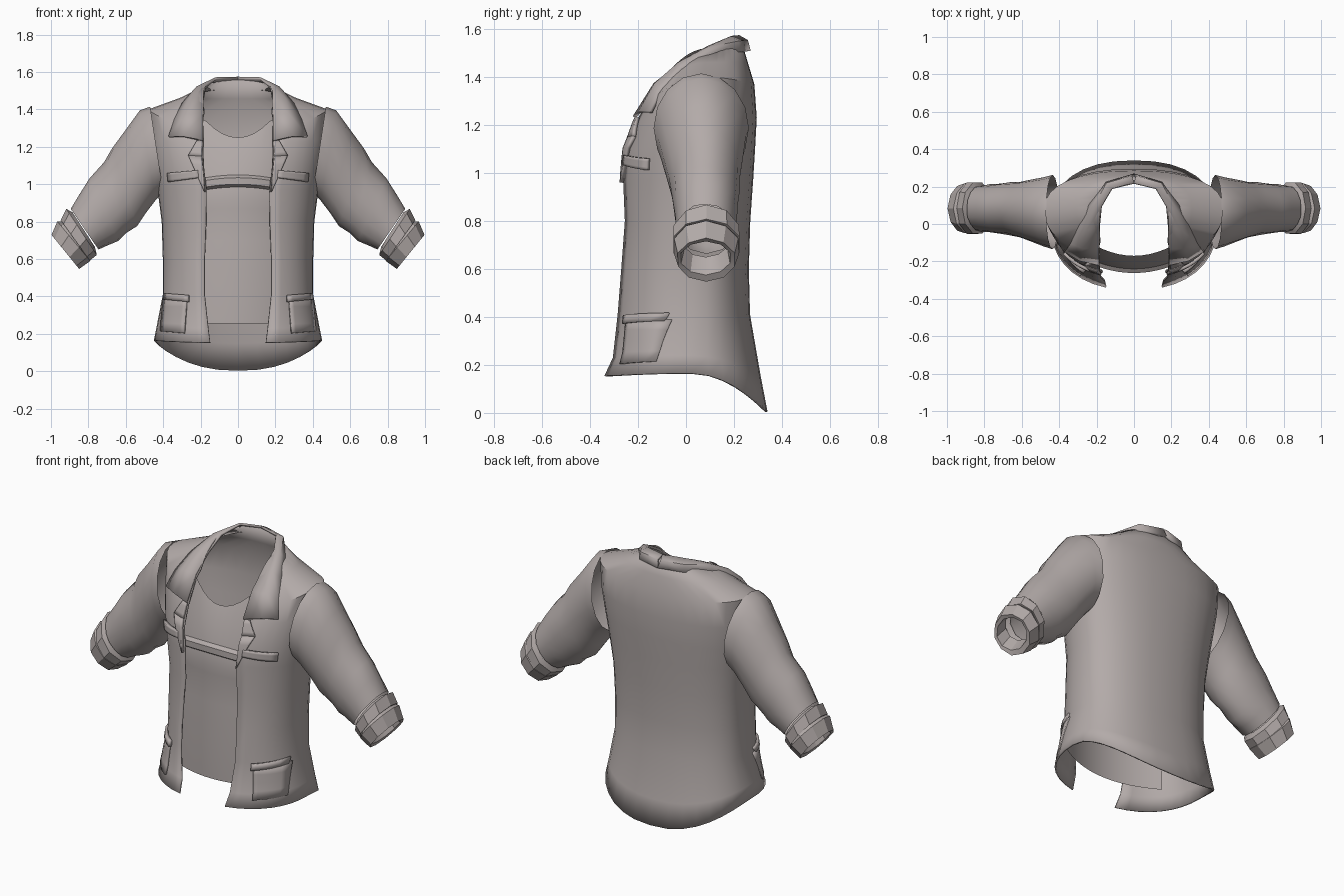
import bpy, math, random
from mathutils import Vector

if "Cube" in bpy.data.objects:
    bpy.data.objects.remove(bpy.data.objects["Cube"])

random.seed(4)
cloth = bpy.data.materials.new("warm grey cloth")
cloth.diffuse_color = (0.45, 0.405, 0.395, 1)
cloth.use_nodes = True
cloth.node_tree.nodes["Principled BSDF"].inputs["Base Color"].default_value = cloth.diffuse_color
N = 2.3  # roundness of the body cross-section


def grid(name, rows, closed=False, mirror=True, thick=0.0, angle=35):
    """Skin a list of point rows; optionally mirror in x and thicken inwards."""
    n = len(rows[0])
    faces = []
    for j in range(len(rows) - 1):
        for i in range(n if closed else n - 1):
            k = (i + 1) % n
            faces.append((j * n + i, j * n + k, (j + 1) * n + k, (j + 1) * n + i))
    me = bpy.data.meshes.new(name)
    me.from_pydata([tuple(p) for r in rows for p in r], [], faces)
    me.materials.append(cloth)
    ob = bpy.data.objects.new(name, me)
    bpy.context.collection.objects.link(ob)
    bpy.ops.object.select_all(action='DESELECT')
    ob.select_set(True)
    bpy.context.view_layer.objects.active = ob
    bpy.ops.object.shade_smooth_by_angle(angle=math.radians(angle))
    if mirror:
        m = ob.modifiers.new("mirror", 'MIRROR')
        m.use_clip = True
        m.merge_threshold = 0.002
    if thick:
        s = ob.modifiers.new("thickness", 'SOLIDIFY')
        s.thickness, s.offset = thick, -1
    return ob


# Body levels: edge x, side x, front y, side y, back y, front z, side z, back z
BODY = [
    (.150, .450, -.340, .02, .340, .155, .165, .005),
    (.160, .435, -.305, .02, .312, .23, .24, .15),
    (.180, .402, -.285, .03, .267, .41, .41, .41),
    (.180, .402, -.270, .03, .262, .60, .60, .60),
    (.172, .408, -.255, .04, .268, .80, .80, .80),
    (.170, .430, -.262, .05, .280, .97, .97, .97),
    (.185, .450, -.250, .06, .288, 1.10, 1.10, 1.10),
    (.187, .470, -.205, .07, .295, 1.22, 1.24, 1.23),
    (.187, .480, -.165, .08, .285, 1.29, 1.40, 1.37),
    (.187, .310, -.130, .09, .258, 1.35, 1.462, 1.46),
    (.180, .187, -.100, .09, .228, 1.385, 1.52, 1.56),
]


def body_ring(p, seg=8):
    ex, sx, fy, yc, by, zf, zs, zb = p
    t0 = math.asin((ex / sx) ** (N / 2))
    c0 = math.cos(t0) ** (2 / N)
    pts = []
    for i in range(2 * seg + 1):
        t = t0 + (math.pi / 2 - t0) * i / seg if i <= seg else math.pi / 2 * i / seg
        c = abs(math.cos(t)) ** (2 / N)
        x = sx * max(0.0, math.sin(t)) ** (2 / N) if i < 2 * seg else 0
        if i <= seg:
            c /= c0
            pts.append((x, yc + (fy - yc) * c, zs + (zf - zs) * c * c))
        else:
            pts.append((x, yc + (by - yc) * c, zs + (zb - zs) * c * c))
    return pts


def front_y(x, z):
    """Depth of the jacket front at a given x and height."""
    for a, b in zip(BODY, BODY[1:]):
        if z <= b[5]:
            break
    f = (z - a[5]) / (b[5] - a[5])
    ex, sx, fy, yc = [u + (v - u) * f for u, v in zip(a[:4], b[:4])]
    c = lambda q: (1 - min(q / sx, .985) ** N) ** (1 / N)
    return yc + (fy - yc) * c(x) / c(ex)


grid("jacket_body", [body_ring(p) for p in BODY], thick=.01, angle=40)


# Plates that follow the jacket front: corners in (x, z), lower pair then upper pair
def plate(name, a, b, c, d, lift=.016, nx=6, nz=4):
    rows = []
    for j in range(nz + 1):
        v, row = j / nz, []
        for i in range(nx + 1):
            u = i / nx
            x = (a[0] * (1 - u) + b[0] * u) * (1 - v) + (d[0] * (1 - u) + c[0] * u) * v
            z = (a[1] * (1 - u) + b[1] * u) * (1 - v) + (d[1] * (1 - u) + c[1] * u) * v
            row.append((x + lift * .3, front_y(x, z) - lift, z))
        rows.append(row)
    grid(name, rows, thick=lift)


plate("breast_pocket_flap", (.205, 1.035), (.37, 1.012), (.375, 1.06), (.21, 1.075), .018)
plate("lower_pocket", (.285, .205), (.415, .215), (.40, .39), (.272, .395), .010)
plate("lower_pocket_flap", (.265, .372), (.395, .385), (.395, .418), (.265, .408), .018, nz=2)
plate("lapel_upper", (.190, 1.15), (.262, 1.155), (.215, 1.235), (.186, 1.235), .016)
plate("lapel_lower", (.172, .96), (.176, .96), (.262, 1.155), (.190, 1.15), .016)

# Folded collar: outer, middle and inner edge, running from the front to the nape
outer = [(.372, -.150, 1.258), (.340, -.105, 1.35), (.300, -.02, 1.435),
         (.245, .10, 1.492), (.15, .225, 1.505), (0, .270, 1.51)]
inner = [(.187, -.222, 1.237), (.186, -.135, 1.375), (.182, -.02, 1.465),
         (.175, .09, 1.53), (.12, .19, 1.572), (0, .222, 1.575)]
middle = []
for o, i in zip(outer, inner):
    m = (Vector(o) + Vector(i)) / 2
    middle.append(m + Vector((.012, -.012 if m.y < .1 else .012, .012)))
grid("collar", [outer, middle, inner], thick=.014, angle=50)


# Sleeve levels: top x, top z, bottom x, bottom z, front y, back y
def tube(name, levels, seg, jitter=0.0, thick=0.0, angle=35):
    rows = []
    for k, (tx, tz, bx, bz, y0, y1) in enumerate(levels):
        row = []
        for i in range(seg):
            a = 2 * math.pi * i / seg
            r = 1 + random.uniform(-jitter, jitter) * (k > 2 or jitter > .03)
            c, s = math.cos(a) * r, -math.sin(a) * r
            row.append(((tx + bx) / 2 + (tx - bx) / 2 * c, (y0 + y1) / 2 + (y1 - y0) / 2 * s,
                        (tz + bz) / 2 + (tz - bz) / 2 * c))
        rows.append(row)
    grid(name, rows, closed=True, thick=thick, angle=angle)


tube("sleeve", [
    (.470, 1.415, .400, .960, -.135, .262),
    (.525, 1.395, .440, .915, -.120, .250),
    (.605, 1.285, .490, .850, -.095, .238),
    (.675, 1.195, .540, .775, -.072, .226),
    (.715, 1.115, .600, .735, -.060, .222),
    (.795, 1.035, .640, .695, -.052, .216),
    (.845, .955, .695, .672, -.045, .212),
    (.895, .870, .745, .650, -.040, .205),
], 16, .02)

# Rolled cuff: two overlapping folds, then a return into the opening
tube("rolled_cuff", [
    (.885, .850, .765, .665, -.030, .200),
    (.918, .868, .755, .622, -.058, .228),
    (.948, .808, .792, .592, -.060, .230),
    (.940, .800, .800, .615, -.045, .218),
    (.965, .800, .790, .590, -.058, .226),
    (.996, .728, .850, .548, -.040, .208),
    (.978, .715, .865, .575, -.025, .190),
    (.925, .770, .825, .650, -.010, .175),
], 10, .015, angle=30)

# Shirt front: profile of (height, depth), with a crease across the chest
SHIRT = [(.255, -.262), (.45, -.262), (.70, -.252), (.87, -.245), (.92, -.250), (.985, -.240),
         (1.0, -.262), (1.035, -.262), (1.05, -.240), (1.15, -.215), (1.25, -.170)]
rows = []
for k, (z, y) in enumerate(SHIRT):
    row = []
    for i in range(-8, 9):
        x = i / 8 * .33
        top = max(0, (z - 1.05) / .2)
        sag = .02 * (x / .2) ** 2 * (z > .9) * (z < 1.1)   # crease droops at the sides
        row.append((x, y + .10 * (x / .33) ** 2 + .04 * top * (x / .33) ** 2,
                    z + top * .11 * min(1, abs(x) / .19) ** 2 - sag))
    rows.append(row)
grid("shirt_front", rows, mirror=False, angle=40)
